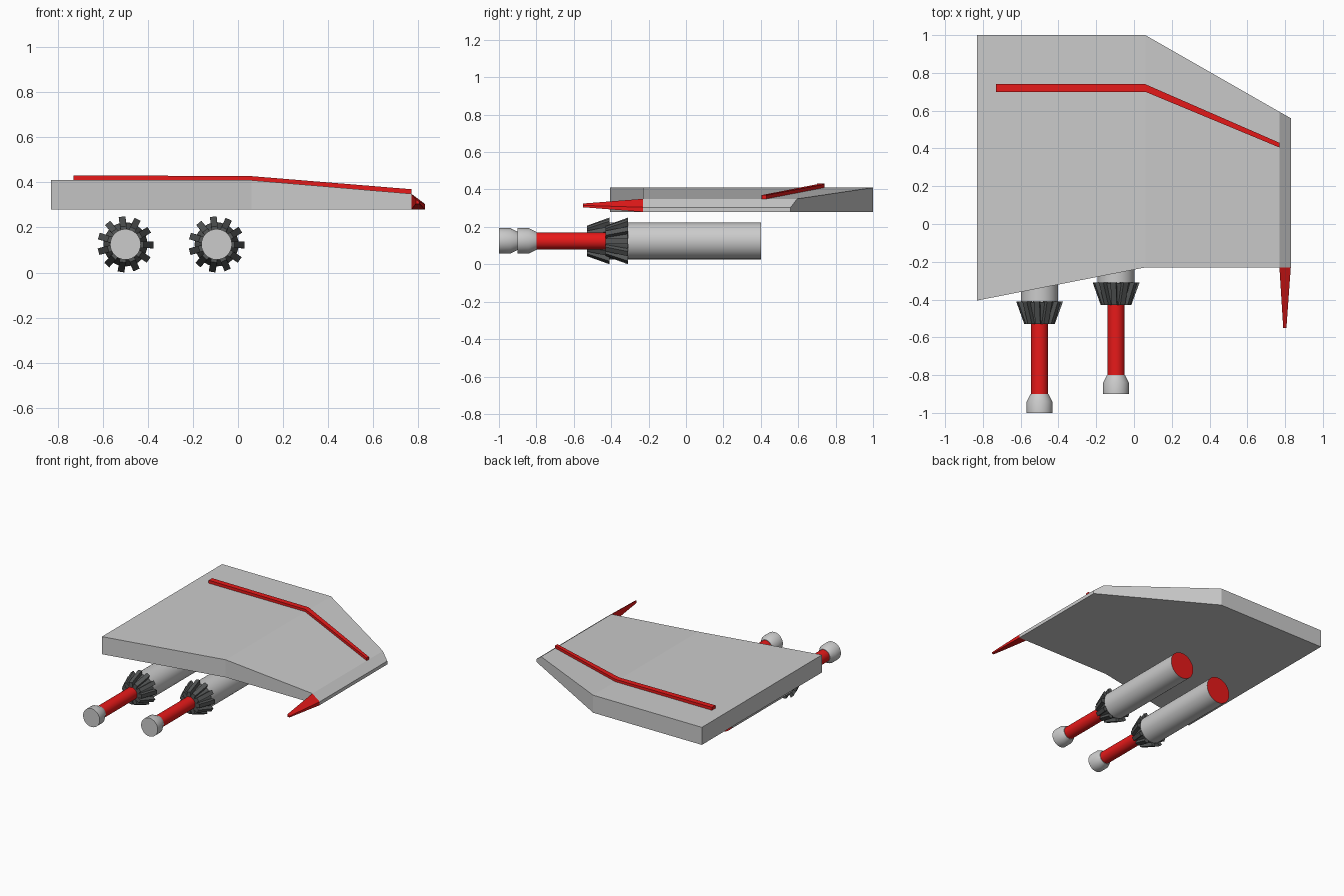
import bpy, bmesh
from math import pi, sin, cos, radians

if "Cube" in bpy.data.objects:
    bpy.data.objects.remove(bpy.data.objects["Cube"])


def material(name, rgb):
    m = bpy.data.materials.new(name)
    m.diffuse_color = (*rgb, 1)
    m.use_nodes = True
    m.node_tree.nodes["Principled BSDF"].inputs["Base Color"].default_value = m.diffuse_color
    return m


RED = material("red", (0.8, 0.01, 0.01))
DARK = material("dark_grey", (0.09, 0.095, 0.095))


def loft(bm, sections):
    """Skin a row of closed sections and cap both ends; returns the end caps."""
    rings = [[bm.verts.new(p) for p in s] for s in sections]
    n = len(rings[0])
    for a, b in zip(rings, rings[1:]):
        for i in range(n):
            j = (i + 1) % n
            bm.faces.new((a[i], a[j], b[j], b[i]))
    return bm.faces.new(rings[0]), bm.faces.new(rings[-1])


def finish(bm, name, mats=(), smooth=False):
    bmesh.ops.recalc_face_normals(bm, faces=bm.faces)
    mesh = bpy.data.meshes.new(name)
    bm.to_mesh(mesh)
    bm.free()
    for m in mats:
        mesh.materials.append(m)
    ob = bpy.data.objects.new(name, mesh)
    bpy.context.collection.objects.link(ob)
    if smooth:
        bpy.ops.object.select_all(action='DESELECT')
        ob.select_set(True)
        bpy.context.view_layer.objects.active = ob
        bpy.ops.object.shade_smooth_by_angle(angle=radians(30))
    return ob


def slab(name, stations, mats=()):
    """Stations along x: (x, y_front, y_back, z_bottom, z_top)."""
    bm = bmesh.new()
    loft(bm, [[(x, y0, z0), (x, y1, z0), (x, y1, z1), (x, y0, z1)]
              for x, y0, y1, z0, z1 in stations])
    return finish(bm, name, mats)


def ring(x, y, z, r, n=32):
    return [(x + r * cos(2 * pi * i / n), y, z + r * sin(2 * pi * i / n)) for i in range(n)]


def lathe(name, x, z, profile, mats=(), back_mat=None):
    """Turned part along y from (y, radius) pairs."""
    bm = bmesh.new()
    caps = loft(bm, [ring(x, y, z, r) for y, r in profile])
    if back_mat:
        caps[1].material_index = 1
        mats = (None, back_mat)
    return finish(bm, name, mats, smooth=True)


# Wing plate with thinning, bevelled tip
slab("wing", [(-0.83, -0.405, 1.0, 0.28, 0.41), (0.06, -0.23, 1.0, 0.28, 0.41),
              (0.77, -0.23, 0.594, 0.28, 0.35), (0.83, -0.23, 0.56, 0.28, 0.305)])

# Raised red stripe following the wing top
slab("stripe", [(-0.73, 0.70, 0.74, 0.40, 0.432), (0.06, 0.70, 0.74, 0.40, 0.428),
                (0.77, 0.405, 0.43, 0.34, 0.37)], [RED])

# Wing-tip spike
bm = bmesh.new()
loft(bm, [[(0.77, -0.23, 0.28), (0.83, -0.23, 0.28), (0.83, -0.23, 0.305), (0.77, -0.23, 0.35)],
          [(0.79, -0.55, 0.305), (0.807, -0.55, 0.305), (0.807, -0.55, 0.315), (0.79, -0.55, 0.325)]])
finish(bm, "tip_spike", [RED])

# Two cannons: body, toothed collar, barrel and muzzle
Z = 0.125
TEETH = 11
for side, x, dy in (("inner", -0.50, -0.1), ("outer", -0.095, 0.0)):
    lathe(side + "_body", x, Z, [(-0.31 + dy, 0.098), (0.40 + dy, 0.098)], back_mat=RED)
    lathe(side + "_barrel", x, Z, [(-0.81 + dy, 0.045), (-0.40 + dy, 0.045)], [RED])
    lathe(side + "_muzzle", x, Z, [(-0.90 + dy, 0.068), (-0.84 + dy, 0.068), (-0.80 + dy, 0.048)])
    lathe(side + "_collar", x, Z, [(-0.425 + dy, 0.06), (-0.312 + dy, 0.097)], [DARK])
    bm = bmesh.new()
    for k in range(TEETH):
        a = radians(97) + 2 * pi * k / TEETH
        loft(bm, [[(x + r * cos(a) - t * sin(a), y + dy, Z + r * sin(a) + t * cos(a))
                   for r, t in ((r0, -w), (r1, -w), (r1, w), (r0, w))]
                  for y, r0, r1, w in ((-0.43, 0.045, 0.080, 0.014), (-0.31, 0.08, 0.124, 0.015))])
    finish(bm, side + "_collar_teeth", [DARK])
